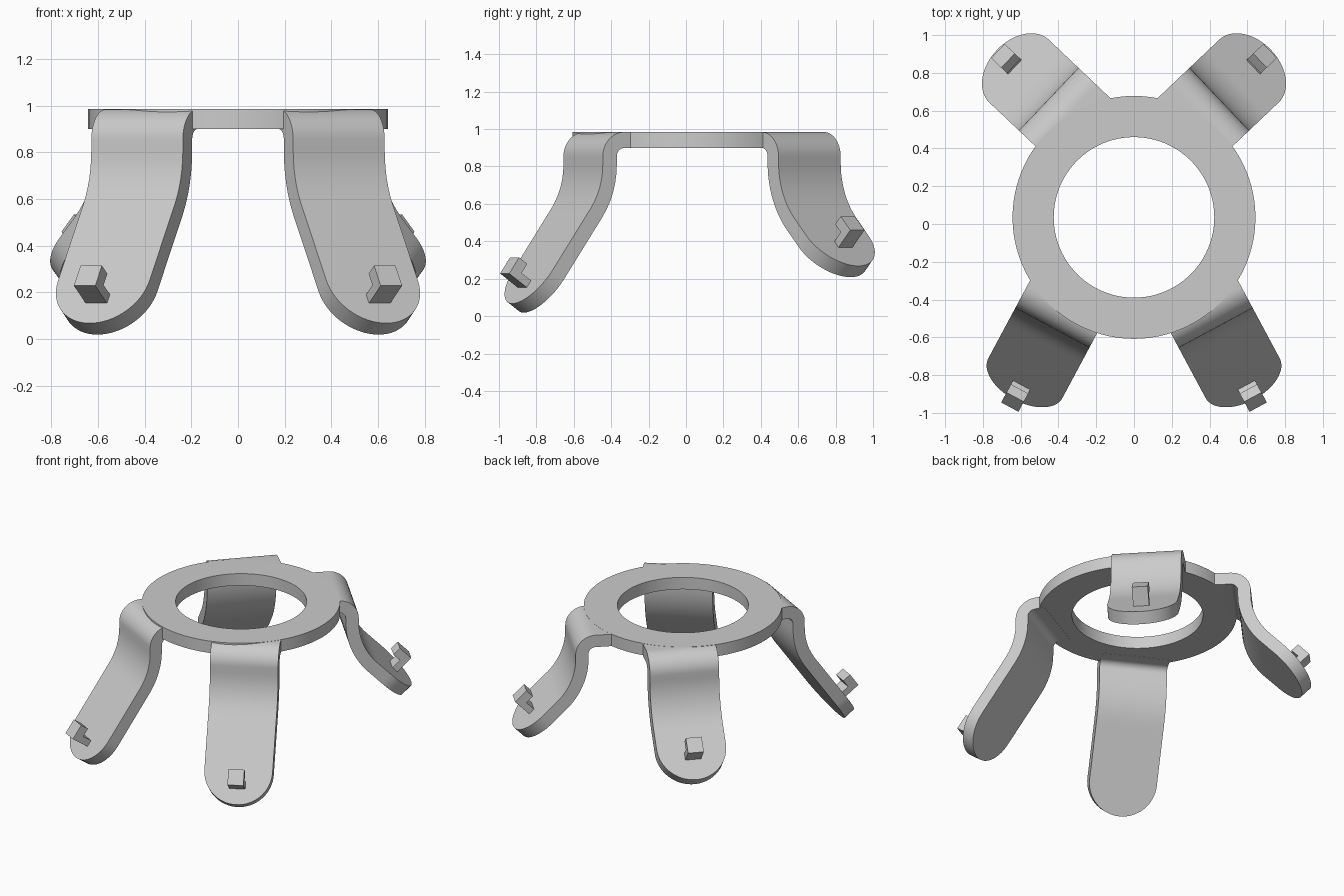
import bpy, bmesh, math
from mathutils import Vector

cube = bpy.data.objects.get("Cube")
if cube:
    bpy.data.objects.remove(cube, do_unlink=True)

mat = bpy.data.materials.new("plain grey")
mat.use_nodes = True
grey = (0.6, 0.6, 0.6, 1)
mat.diffuse_color = grey
mat.node_tree.nodes["Principled BSDF"].inputs["Base Color"].default_value = grey

TOP, THICK, BEND = 0.985, 0.085, 0.13


def finish(bm, name):
    bmesh.ops.remove_doubles(bm, verts=bm.verts, dist=1e-5)
    bmesh.ops.recalc_face_normals(bm, faces=bm.faces)
    mesh = bpy.data.meshes.new(name)
    bm.to_mesh(mesh)
    bm.free()
    mesh.materials.append(mat)
    ob = bpy.data.objects.new(name, mesh)
    bpy.context.collection.objects.link(ob)
    bpy.ops.object.select_all(action='DESELECT')
    ob.select_set(True)
    bpy.context.view_layer.objects.active = ob
    bpy.ops.object.shade_smooth_by_angle(angle=math.radians(30))
    return ob


def skin(bm, rows, closed):
    """Bridge consecutive rows of vertices, each row a closed loop."""
    loops = [[bm.verts.new(p) for p in row] for row in rows]
    pairs = list(zip(loops, loops[1:]))
    if closed:
        pairs.append((loops[-1], loops[0]))
    for a, b in pairs:
        for i in range(len(a)):
            j = (i + 1) % len(a)
            bm.faces.new((a[i], a[j], b[j], b[i]))
    if not closed:
        bm.faces.new(loops[0])
        bm.faces.new(loops[-1])


def ring(name, y, inner, outer, n=96):
    section = [(inner, TOP), (outer, TOP), (outer, TOP - THICK), (inner, TOP - THICK)]
    bm = bmesh.new()
    rows = []
    for k in range(n):
        a = math.tau * k / n
        rows.append([(r * math.cos(a), y + r * math.sin(a), z) for r, z in section])
    skin(bm, rows, True)
    finish(bm, name)


def leg_path(start, drop_z, length, tilt, curl, r):
    """Outer surface as (along, height, normal angle, distance to tip)."""
    path = [(start, TOP - 0.001, math.pi / 2, 9)]
    for k in range(13):                               # rounded shoulder
        a = math.pi / 2 * (1 - k / 12)
        path.append((BEND * (math.cos(a) - 1),
                     TOP - 0.001 + BEND * (math.sin(a) - 1), a, 9))
    # stations along the strip, closing up towards the round tip
    stations = [(length - r) * k / 16 for k in range(17)]
    stations += [length - r + r * math.sin(math.pi / 2 * k / 16) for k in range(1, 17)]
    s, z, last = 0, drop_z, 0
    for u in stations:
        mid = tilt * min(1, (u + last) / 2 / curl)
        s += math.sin(mid) * (u - last)
        z -= math.cos(mid) * (u - last)
        path.append((s, z, tilt * min(1, u / curl), length - u))
        last = u
    return path


def leg(prefix, side, origin, heading, r, start, drop_z, length, tilt, curl, foot):
    along = Vector((side * math.cos(heading), math.sin(heading), 0))
    across = Vector((-along.y, along.x, 0))
    base = Vector((side * origin[0], origin[1], 0))

    def place(s, z, w):
        return base + along * s + across * w + Vector((0, 0, z))

    # curved strap with a round end
    path = leg_path(start, drop_z, length, tilt, curl, r)
    rows = []
    for s, z, a, d in path:
        w = r if d >= r else math.sqrt(max(0, r * r - (r - d) ** 2))
        s2, z2 = s - THICK * math.cos(a), z - THICK * math.sin(a)
        rows.append([place(s, z, -w), place(s, z, w), place(s2, z2, w), place(s2, z2, -w)])
    bm = bmesh.new()
    # the tip row is an edge, so its cap is removed after merging
    skin(bm, rows, False)
    bmesh.ops.dissolve_degenerate(bm, dist=1e-5, edges=bm.edges)
    finish(bm, prefix + "_leg")

    # upturned hook standing on the strap
    s, z, a, d = path[-1]
    up = Vector((-math.sin(a), math.cos(a)))
    out = Vector((math.cos(a), math.sin(a)))
    corner = Vector((s, z)) + up * foot
    outline = [(-0.02, 0), (0.13, 0), (0.13, 0.105), (0.07, 0.105), (0.07, 0.045), (-0.02, 0.045)]
    bm = bmesh.new()
    ends = []
    for w in (-0.052, 0.052):
        pts = [corner + out * o + up * h for o, h in outline]
        ends.append([place(p.x, p.y, w) for p in pts])
    skin(bm, ends, False)
    finish(bm, prefix + "_hook")


ring("top_ring", 0.035, 0.425, 0.643)
for side, word in ((1, "left"), (-1, "right")):
    leg("front_" + word, side, (0.4325, -0.55), math.radians(-61.8), 0.2225,
        -0.2, 0.81, 0.87, math.radians(35), 0.25, 0.105)
    leg("back_" + word, side, (0.452, 0.661), math.radians(43.5), 0.229,
        -0.25, 0.82, 0.69, math.radians(45), 0.33, 0.14)
